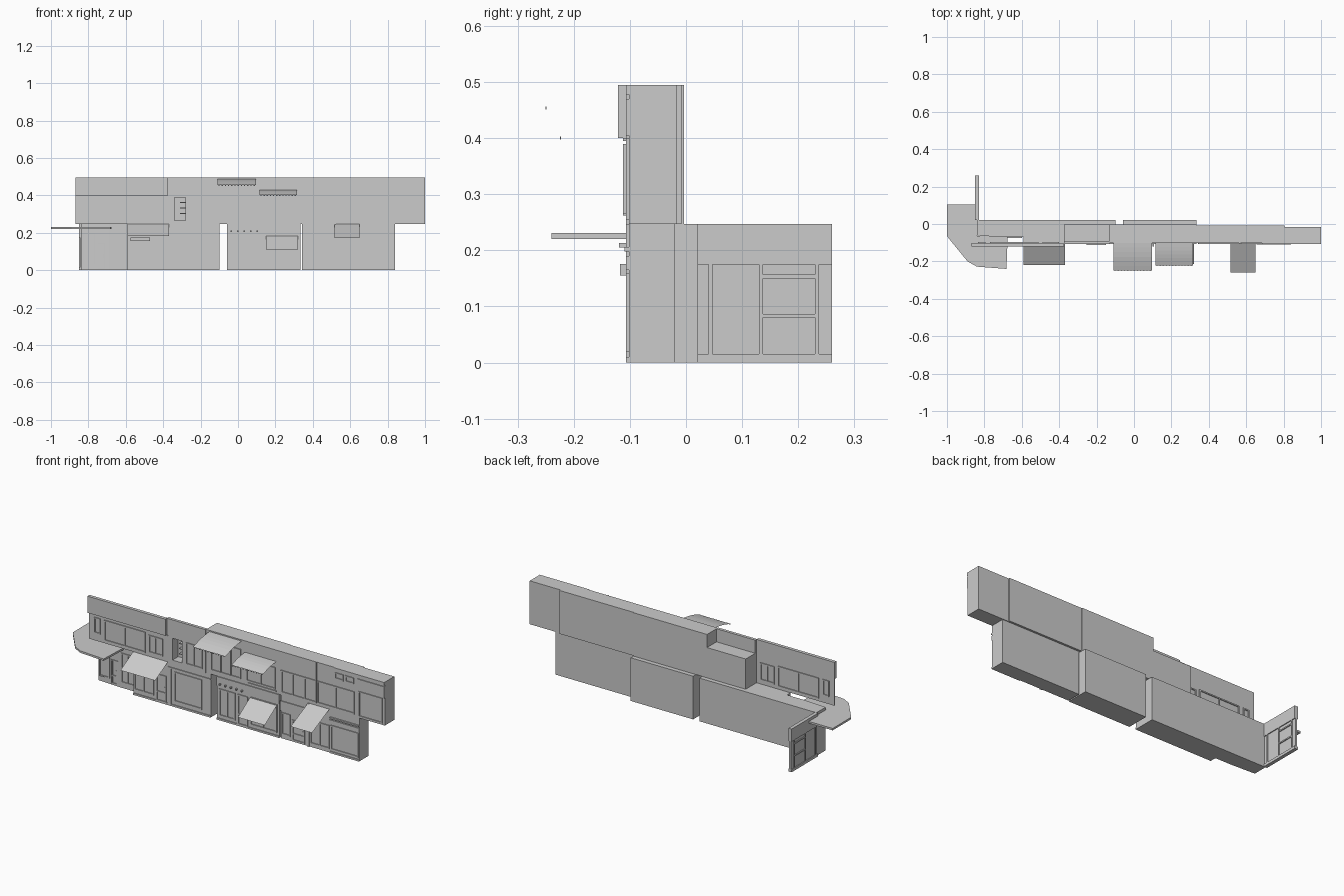
import bpy
import math

cube = bpy.data.objects.get("Cube")
if cube:
    bpy.data.objects.remove(cube, do_unlink=True)

grey = bpy.data.materials.new("plain_grey")
grey.use_nodes = True
grey.diffuse_color = (0.6, 0.6, 0.6, 1)
grey.node_tree.nodes["Principled BSDF"].inputs["Base Color"].default_value = grey.diffuse_color

# Shared levels and building lines
GROUND, STOREY, ROOF = 0, 0.247, 0.495
FRONT, BACK, REAR_WALL, PORCH = -0.102, -0.008, 0.021, -0.07
RELIEF, BAR = 0.005, 0.007
WING, CORNER_END, MIDDLE_START = -0.84, -0.1, -0.06
MIDDLE_END, END_SHOP, ROW_END = 0.335, 0.342, 0.84
UPPER_LEFT, LOW_START, MAIN_START, MAIN_END, UPPER_RIGHT = -0.868, -0.375, -0.13, 0.805, 1


def make(name, verts, faces):
    mesh = bpy.data.meshes.new(name)
    mesh.from_pydata(verts, [], faces)
    mesh.materials.append(grey)
    obj = bpy.data.objects.new(name, mesh)
    bpy.context.collection.objects.link(obj)
    return obj


def prism(name, outline, bottom, top):
    # Counter-clockwise outline raised between two heights
    count = len(outline)
    verts = [(x, y, z) for z in (bottom, top) for x, y in outline]
    faces = [tuple(reversed(range(count))), tuple(range(count, count + count))]
    for i in range(count):
        following = (i + 1) % count
        faces.append((i, following, count + following, count + i))
    return make(name, verts, faces)


def box(name, left, right, front, back, bottom, top):
    outline = [(left, front), (right, front), (right, back), (left, back)]
    return prism(name, outline, bottom, top)


def relief(name, left, right, bottom, top, surface=FRONT, depth=RELIEF):
    # Plate standing proud of the street face
    return box(name, left, right, surface - depth, surface, bottom, top)


def wall(name, left, right, front, back, bottom, top, opening):
    # Wall around one rectangular opening
    hole_left, hole_right, hole_bottom, hole_top = opening
    box(name + "_left", left, hole_left, front, back, bottom, top)
    box(name + "_right", hole_right, right, front, back, bottom, top)
    box(name + "_below", hole_left, hole_right, front, back, bottom, hole_bottom)
    box(name + "_above", hole_left, hole_right, front, back, hole_top, top)


def window(name, left, right, bottom, top, panes=1, surface=FRONT):
    # Raised frame with evenly spaced mullions
    opening = (left + BAR, right - BAR, bottom + BAR, top - BAR)
    wall(name + "_frame", left, right, surface - RELIEF, surface, bottom, top, opening)
    for i in range(1, panes):
        middle = left + (right - left) * i / panes
        relief(name + "_mullion", middle - BAR / 3, middle + BAR / 3,
               bottom + BAR, top - BAR, surface)


def door(name, left, right, top, surface=FRONT):
    window(name, left, right, GROUND + BAR, top, surface=surface)
    relief(name + "_rail", left, right, top * 0.35, top * 0.4, surface)
    relief(name + "_handle", right - BAR - BAR, right - BAR, top * 0.45, top * 0.6, surface)


def awning(name, left, right, back_height, front_height, reach, bulge=0.0):
    # Sloping sheet; the curved ones carry a row of tassels
    steps = 6
    tip = FRONT - reach
    verts = []
    for i in range(steps + 1):
        t = i / steps
        height = back_height + (front_height - back_height) * t + bulge * math.sin(math.pi * t)
        verts += [(left, FRONT - reach * t, height), (right, FRONT - reach * t, height)]
    faces = [(i, i + 2, i + 3, i + 1) for i in range(0, steps + steps, 2)]
    make(name, verts, faces)
    if bulge:
        tassels = 12
        pitch = (right - left) / tassels
        for i in range(tassels):
            start = left + pitch * (i + 0.3)
            relief(name + "_tassel", start, start + pitch * 0.4,
                   front_height - RELIEF, front_height, tip, RELIEF / 3)


# Ground floor volumes, the corner shop set back beneath its canopy
prism("corner_shop_body",
      [(WING, -0.062), (-0.69, PORCH), (-0.59, PORCH), (-0.59, FRONT), (CORNER_END, FRONT),
       (CORNER_END, REAR_WALL), (WING, REAR_WALL)], GROUND, STOREY)
box("middle_shop_body", MIDDLE_START, MIDDLE_END, FRONT, REAR_WALL, GROUND, STOREY)
box("end_shop_body", END_SHOP, ROW_END, FRONT, -0.02, GROUND, STOREY)

# Upper floor volumes
louver_opening = (-0.34, -0.28, 0.265, 0.39)
box("upper_middle_body", MAIN_START, MIDDLE_END, FRONT, BACK / 2, STOREY, ROOF)
box("upper_main_body", MIDDLE_END, MAIN_END, FRONT, BACK, STOREY, ROOF)
box("upper_end_body", MAIN_END, UPPER_RIGHT, FRONT, BACK + BACK, STOREY, ROOF)
box("upper_low_back", LOW_START, MAIN_START, -0.055, BACK / 2, STOREY, 0.42)
wall("upper_low_front", LOW_START, MAIN_START, -0.09, -0.055, STOREY, 0.42, louver_opening)
wall("upper_low_facade", LOW_START, MAIN_START, FRONT - RELIEF, -0.09, STOREY, ROOF,
     louver_opening)
for i in range(1, 4):
    height = 0.27 + 0.03 * i
    box("opening_louver", -0.31, -0.28, -0.09, -0.07, height, height + RELIEF)

# Thin upper facade with its header band and windows on both faces
relief("thin_facade", UPPER_LEFT, LOW_START, STOREY, ROOF)
relief("thin_facade_band", UPPER_LEFT, LOW_START, 0.4, ROOF, FRONT - RELIEF, BAR + BAR)
for surface in (FRONT - RELIEF, FRONT + RELIEF):
    window("thin_facade_narrow_window", -0.835, -0.795, 0.29, 0.38, surface=surface)
    window("thin_facade_wide_window", -0.77, -0.51, 0.262, 0.38, 2, surface)
    window("thin_facade_pair_window", -0.49, -0.4, 0.27, 0.37, 2, surface)
for i in range(10):
    start = UPPER_LEFT + 0.03 + i * 0.05
    relief("band_bracket", start, start + 0.02, 0.4 - RELIEF, 0.4, FRONT - RELIEF)

# Upper openings and trim
window("low_facade_window", -0.255, -0.15, 0.265, 0.39, 2, FRONT - RELIEF)
window("balcony_window", -0.1, 0.09, 0.27, 0.44, 3)
window("central_window", 0.125, 0.31, 0.27, 0.395, 2)
window("triple_window", 0.345, 0.57, 0.262, 0.39, 3)
window("double_window", 0.575, 0.81, 0.262, 0.39, 2)
window("end_window", 0.835, 0.985, 0.255, 0.4)
for left in (0.685, 0.75):
    window("small_window", left, left + 0.055, 0.432, 0.468)
relief("upper_sill", 0.135, 0.315, 0.256, 0.263)
relief("upper_end_cornice", 0.685, UPPER_RIGHT, 0.478, ROOF)
relief("upper_end_band", 0.83, UPPER_RIGHT, 0.405, 0.47)
relief("upper_pilaster", 0.562, 0.57, 0.39, ROOF)

# Corner shop front
door("corner_door", -0.752, -0.71, 0.145, PORCH + RELIEF / 2)
window("corner_narrow_window", -0.83, -0.765, 0.03, 0.2, surface=PORCH + RELIEF)
window("corner_pair_window", -0.69, -0.6, 0.03, 0.2, 2, PORCH)
window("shop_pair_window", -0.585, -0.46, 0.03, 0.15, 2)
door("shop_door", -0.445, -0.38, 0.16)
window("shop_wide_window", -0.33, -0.155, 0.03, 0.2)
relief("shop_sign_board", -0.575, -0.47, 0.155, 0.176, depth=0.016)
relief("shop_ledge", -0.37, CORNER_END, 0.213, 0.22)
relief("shop_pilaster", -0.37, -0.35, GROUND, 0.213)
relief("shop_plinth", -0.59, CORNER_END, GROUND, 0.01)

# Middle shop front
relief("middle_header", MIDDLE_START, MIDDLE_END, 0.195, STOREY)
for i in range(5):
    start = MIDDLE_START + 0.02 + i * 0.035
    relief("header_lamp", start, start + BAR, 0.205, 0.213, FRONT - RELIEF, BAR + RELIEF)
window("middle_left_window", -0.045, 0.055, 0.025, 0.18, 2)
door("middle_door", 0.07, 0.135, 0.18)
window("middle_right_window", 0.15, 0.32, 0.025, 0.185, 2)
relief("middle_plinth", MIDDLE_START, MIDDLE_END, GROUND, 0.01)

# End shop front
relief("end_header", END_SHOP, 0.51, 0.16, 0.215)
window("end_narrow_window", 0.35, 0.405, 0.025, 0.15)
door("end_door", 0.415, 0.495, 0.125)
relief("end_pilaster", 0.512, 0.525, GROUND, STOREY)
window("end_pair_window", 0.53, 0.65, 0.02, 0.155, 2)
window("end_wide_window", 0.66, 0.835, 0.02, 0.16)
relief("end_ledge", 0.655, ROW_END, 0.198, 0.206, depth=0.008)
relief("end_band", 0.655, ROW_END, 0.165, 0.19)
relief("end_plinth", 0.655, ROW_END, GROUND, 0.01)

# Awnings
awning("upper_awning_left", -0.11, 0.095, 0.488, 0.456, reach=0.147, bulge=0.006)
awning("upper_awning_right", 0.115, 0.315, 0.43, 0.403, reach=0.121, bulge=0.005)
awning("corner_awning", -0.59, -0.37, STOREY, 0.183, reach=0.118)
awning("middle_awning", 0.15, 0.32, 0.185, 0.11, reach=0.113)
awning("end_awning", 0.515, 0.65, STOREY, 0.172, reach=0.158)

# Projecting canopy with a chamfered street corner
canopy_right, canopy_inner, canopy_back = -0.675, -0.065, 0.103
prism("corner_canopy",
      [(-1, canopy_back), (-1, canopy_inner), (-0.89, -0.2), (WING, -0.228),
       (canopy_right - BAR, -0.24), (canopy_right, canopy_inner),
       (WING, canopy_inner), (WING, canopy_back)], 0.22, 0.231)

# Side wing with matching shopfront trim on both faces
wing_end = 0.26
box("side_wing", WING - RELIEF, WING + RELIEF, REAR_WALL, wing_end, GROUND, STOREY)
for outer in (WING - RELIEF - RELIEF, WING + RELIEF):
    inner = outer + RELIEF
    box("side_header", outer, inner, REAR_WALL, wing_end, 0.175, STOREY)
    box("side_base", outer, inner, REAR_WALL, wing_end, GROUND, 0.015)
    for start in (0.04, 0.13, 0.23):
        box("side_post", outer, inner, start, start + BAR, 0.015, 0.175)
    for height in (0.08, 0.15):
        box("side_window_rail", outer, inner, 0.13, 0.23, height, height + BAR)
